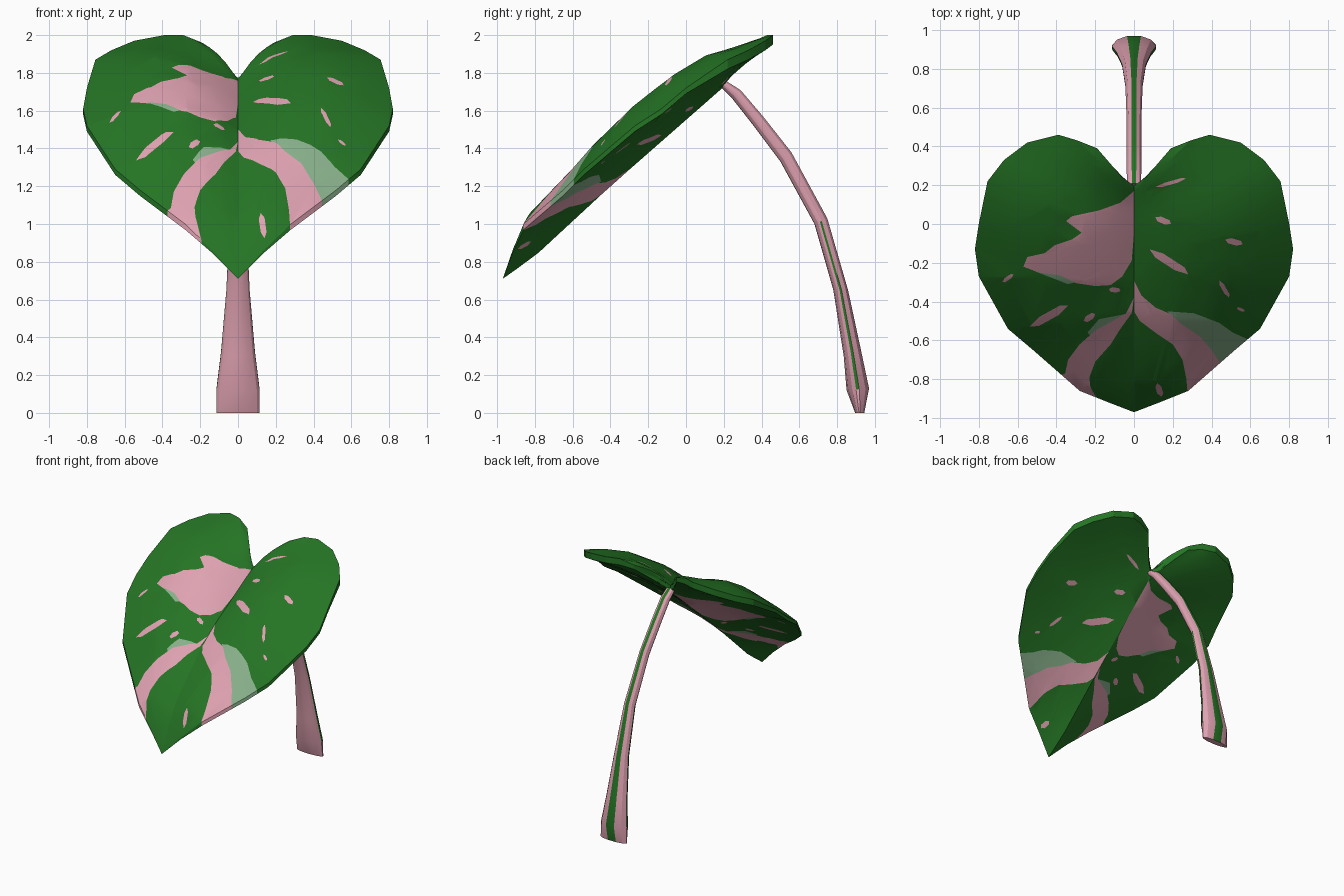
import bpy, bmesh, math
from mathutils import Vector

if "Cube" in bpy.data.objects:
    bpy.data.objects.remove(bpy.data.objects["Cube"])


def material(name, col):
    m = bpy.data.materials.new(name)
    m.diffuse_color = (*col, 1)
    m.use_nodes = True
    m.node_tree.nodes["Principled BSDF"].inputs["Base Color"].default_value = m.diffuse_color
    return m


MATS = [material("leaf green", (0.018, 0.175, 0.018)),
        material("pink", (0.74, 0.36, 0.44)),
        material("pale green", (0.25, 0.44, 0.26))]
GREEN, PINK, PALE = 0, 1, 2


def finish(bm, name):
    me = bpy.data.meshes.new(name)
    bm.to_mesh(me)
    bm.free()
    ob = bpy.data.objects.new(name, me)
    bpy.context.collection.objects.link(ob)
    for m in MATS:
        me.materials.append(m)
    bpy.ops.object.select_all(action='DESELECT')
    ob.select_set(True)
    bpy.context.view_layer.objects.active = ob
    bpy.ops.object.shade_smooth_by_angle(angle=math.radians(22))
    return ob


def interp(table, y):
    for (a, za), (b, zb) in zip(table, table[1:]):
        if y >= b:
            return za + (zb - za) * (y - a) / (b - a)
    return table[-1][1]


# ---- Leaf: ribs run from the midrib to the outline ----
# outline x, y, z, matching midrib y, puffiness of the top
RIBS = [(0.03, 0.215, 1.79, 0.20, 0.0), (0.10, 0.28, 1.86, 0.19, 0.01),
        (0.19, 0.39, 1.96, 0.17, 0.03), (0.29, 0.43, 2.0, 0.15, 0.05),
        (0.39, 0.46, 2.0, 0.12, 0.07), (0.55, 0.42, 1.97, 0.08, 0.09),
        (0.67, 0.33, 1.92, 0.02, 0.11), (0.755, 0.22, 1.87, -0.05, 0.13),
        (0.80, 0.0, 1.72, -0.14, 0.14), (0.82, -0.13, 1.61, -0.22, 0.14),
        (0.80, -0.27, 1.52, -0.30, 0.12), (0.65, -0.54, 1.29, -0.45, 0.08),
        (0.52, -0.65, 1.18, -0.57, 0.06), (0.28, -0.86, 1.0, -0.78, 0.03),
        (0.13, -0.92, 0.855, -0.89, 0.01), (0.0, -0.97, 0.71, -0.97, 0.0)]
TOP_MID = [(0.21, 1.78), (-0.29, 1.5), (-0.46, 1.38), (-0.78, 1.07), (-0.89, 0.91), (-0.97, 0.71)]
LOW_MID = [(0.21, 1.735), (-0.4, 1.2), (-0.8, 0.83), (-0.97, 0.71)]
STEPS = [0, 0.14, 0.34, 0.58, 0.8, 1]


def rib_points(rib, side, top):
    x, y, z, ym, puff = rib
    zm = interp(TOP_MID if top else LOW_MID, ym)
    edge = z if top else z - (0.05 if y > 0.2 else 0.03) * min(1, x / 0.28)
    k = puff * (1 if top else 0.35)
    return [Vector((side * x * u, ym + (y - ym) * u,
                    zm + (edge - zm) * u + k * math.sin(math.pi * u ** 0.9))) for u in STEPS]


bm = bmesh.new()
for side in (1, -1):
    grids = [[[bm.verts.new(p) for p in rib_points(r, side, top)] for r in RIBS] for top in (True, False)]
    up, low = grids
    n = len(STEPS) - 1
    for i in range(len(RIBS) - 1):
        for g in grids:
            for j in range(n):
                bm.faces.new((g[i][j], g[i][j + 1], g[i + 1][j + 1], g[i + 1][j]))
        bm.faces.new((up[i][n], low[i][n], low[i + 1][n], up[i + 1][n]))   # rim
    for j in range(n):                                                    # notch wall
        bm.faces.new((up[0][j], up[0][j + 1], low[0][j + 1], low[0][j]))
bmesh.ops.remove_doubles(bm, verts=bm.verts[:], dist=0.0005)
bmesh.ops.triangulate(bm, faces=bm.faces[:])
bmesh.ops.recalc_face_normals(bm, faces=bm.faces[:])


# ---- Variegation: patches seen from above, cut through the leaf ----
def dash(x0, y0, x1, y1, w):
    a, b = Vector((x0, y0)), Vector((x1, y1))
    d = b - a
    s = Vector((-d.y, d.x)).normalized() * w / 2
    return [tuple(p) for p in (a, a + d * 0.3 + s, b - d * 0.15 + s, b, b - d * 0.3 - s, a + d * 0.2 - s)]


PATCHES = [
    (PALE, [(0.17, -0.45), (0.31, -0.46), (0.44, -0.51), (0.51, -0.56), (0.60, -0.60),
            (0.46, -0.76), (0.38, -0.64), (0.25, -0.52)]),
    (PALE, [(-0.24, -0.56), (-0.18, -0.49), (-0.05, -0.465), (-0.12, -0.56), (-0.2, -0.6)]),
    (PALE, [(-0.52, -0.24), (-0.38, -0.25), (-0.26, -0.29), (-0.34, -0.31)]),
    (PINK, [(0.0, 0.17), (-0.07, 0.11), (-0.18, 0.07), (-0.32, 0.04), (-0.35, 0.015), (-0.27, -0.045),
            (-0.32, -0.08), (-0.41, -0.11), (-0.46, -0.15), (-0.55, -0.17), (-0.57, -0.22),
            (-0.49, -0.25), (-0.38, -0.265), (-0.30, -0.305), (-0.20, -0.32), (-0.12, -0.315),
            (-0.06, -0.27), (-0.012, -0.19), (0.0, -0.05)]),
    (PINK, [(0.0, -0.29), (0.04, -0.37), (0.11, -0.43), (0.19, -0.465), (0.25, -0.52), (0.34, -0.58),
            (0.40, -0.65), (0.44, -0.71), (0.47, -0.76), (0.30, -0.90), (0.275, -0.86), (0.27, -0.80),
            (0.25, -0.70), (0.20, -0.62), (0.11, -0.56), (0.03, -0.50), (0.0, -0.45)]),
    (PINK, [(0.0, -0.38), (-0.012, -0.46), (-0.07, -0.54), (-0.12, -0.62), (-0.20, -0.71), (-0.23, -0.79),
            (-0.225, -0.84), (-0.18, -0.92), (-0.25, -0.92), (-0.42, -0.80), (-0.355, -0.77),
            (-0.34, -0.70), (-0.28, -0.62), (-0.20, -0.55), (-0.11, -0.50), (-0.04, -0.46)]),
]
DASHES = [(0.11, 0.19, 0.27, 0.235, 0.018), (0.11, 0.035, 0.19, 0.0, 0.03),
          (0.08, -0.13, 0.28, -0.26, 0.04), (0.47, -0.08, 0.56, -0.105, 0.03),
          (0.44, -0.29, 0.49, -0.38, 0.022), (0.53, -0.43, 0.57, -0.45, 0.015),
          (0.12, -0.82, 0.14, -0.89, 0.03), (-0.68, -0.30, -0.62, -0.26, 0.02),
          (-0.54, -0.53, -0.34, -0.42, 0.04), (-0.26, -0.50, -0.20, -0.465, 0.03),
          (-0.13, -0.335, -0.07, -0.345, 0.025)]
PATCHES += [(PINK, dash(*d)) for d in DASHES]


def inside(x, y, poly):
    hit = False
    for (x0, y0), (x1, y1) in zip(poly, poly[1:] + poly[:1]):
        if (y0 > y) != (y1 > y) and x < x0 + (x1 - x0) * (y - y0) / (y1 - y0):
            hit = not hit
    return hit


for _, poly in PATCHES:
    for (x0, y0), (x1, y1) in zip(poly, poly[1:] + poly[:1]):
        if abs(x0) + abs(x1) < 0.001:
            continue                      # the midrib is already an edge
        near = [f for f in bm.faces
                if min(v.co.x for v in f.verts) <= max(x0, x1) and max(v.co.x for v in f.verts) >= min(x0, x1)
                and min(v.co.y for v in f.verts) <= max(y0, y1) and max(v.co.y for v in f.verts) >= min(y0, y1)]
        if not near:
            continue
        geom = list({e for f in near for e in f.edges}) + list({v for f in near for v in f.verts}) + near
        bmesh.ops.bisect_plane(bm, geom=geom, dist=1e-5, plane_co=(x0, y0, 0),
                               plane_no=(y1 - y0, x0 - x1, 0))
for f in bm.faces:
    c = f.calc_center_median()
    for mat, poly in PATCHES:
        if inside(c.x, c.y, poly):
            f.material_index = mat
finish(bm, "leaf_blade")

# ---- Stalk: flattened arching tube with green stripes ----
# front y, z, back y, z, half width
RINGS = [(0.895, 0.0, 0.945, 0.0, 0.115), (0.85, 0.12, 0.972, 0.13, 0.115), (0.835, 0.3, 0.925, 0.35, 0.09),
         (0.78, 0.65, 0.86, 0.65, 0.062), (0.68, 1.0, 0.75, 1.03, 0.045), (0.5, 1.33, 0.56, 1.38, 0.038),
         (0.35, 1.53, 0.41, 1.57, 0.038), (0.24, 1.67, 0.29, 1.71, 0.038), (0.19, 1.72, 0.21, 1.76, 0.035)]
ANGLES = [-90, -60, -30, -10, 6, 40, 72, 108, 140, 174, 190, 210, 240]   # 90 = back
bm = bmesh.new()
rings = []
for yf, zf, yb, zb, w in RINGS:
    ring = []
    for a in ANGLES:
        c, s = math.cos(math.radians(a)), math.sin(math.radians(a))
        t = (s + 1) / 2
        ring.append(bm.verts.new((w * c, yf + (yb - yf) * t, zf + (zb - zf) * t)))
    rings.append(ring)
N = len(ANGLES)
for i in range(len(rings) - 1):
    for j in range(N):
        k = (j + 1) % N
        f = bm.faces.new((rings[i][j], rings[i][k], rings[i + 1][k], rings[i + 1][j]))
        stripe = ANGLES[j] == 72 or (ANGLES[j] in (-10, 174) and 1 <= i < 4)
        f.material_index = GREEN if stripe else PINK
for ring in (rings[0][::-1], rings[-1]):
    bm.faces.new(ring).material_index = PINK
bmesh.ops.recalc_face_normals(bm, faces=bm.faces[:])
finish(bm, "leaf_stalk")
